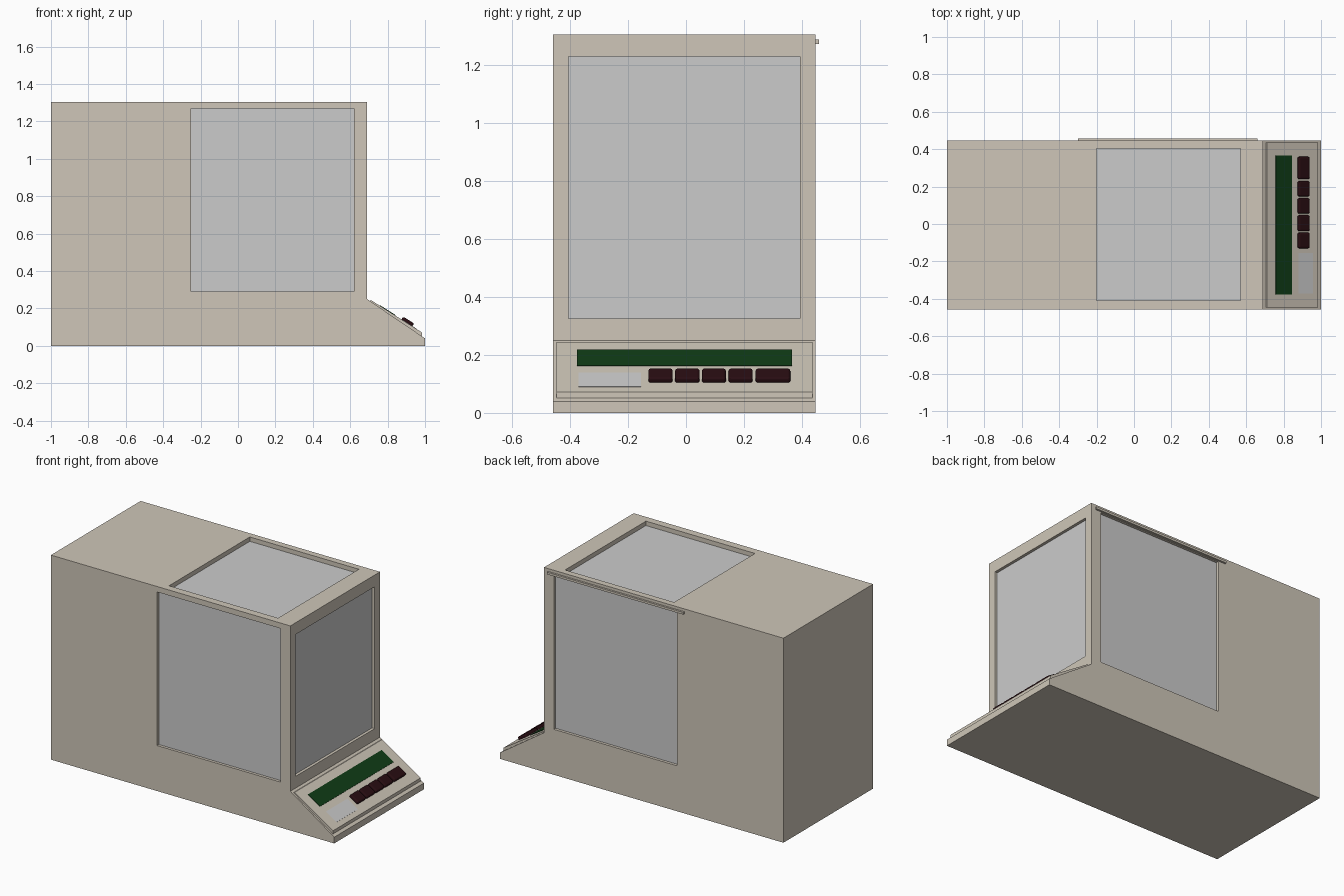
import bpy, bmesh, math

if "Cube" in bpy.data.objects:
    bpy.data.objects.remove(bpy.data.objects["Cube"])

Y0, Y1 = -0.458, 0.446          # case sides


def paint(name, rgb):
    m = bpy.data.materials.new(name)
    m.diffuse_color = (*rgb, 1)
    m.use_nodes = True
    m.node_tree.nodes["Principled BSDF"].inputs["Base Color"].default_value = m.diffuse_color
    return m


BEIGE = paint("beige", (0.62, 0.565, 0.48))
GREEN = paint("green", (0.005, 0.045, 0.008))
MAROON = paint("maroon", (0.022, 0.004, 0.006))


def finish(name, bm, mat=None):
    bmesh.ops.recalc_face_normals(bm, faces=bm.faces)
    me = bpy.data.meshes.new(name)
    bm.to_mesh(me)
    bm.free()
    ob = bpy.data.objects.new(name, me)
    bpy.context.collection.objects.link(ob)
    if mat:
        me.materials.append(mat)
    return ob


def extrude_profile(name, pts, y0, y1, mat):
    bm = bmesh.new()
    face = bm.faces.new([bm.verts.new((x, y0, z)) for x, z in pts])
    r = bmesh.ops.extrude_face_region(bm, geom=[face])
    bmesh.ops.translate(bm, vec=(0, y1 - y0, 0),
                        verts=[v for v in r["geom"] if isinstance(v, bmesh.types.BMVert)])
    return finish(name, bm, mat)


def box(name, lo, hi, mat=None):
    bm = bmesh.new()
    bmesh.ops.create_cube(bm, size=1)
    for v in bm.verts:
        v.co = [(a + b) / 2 + c * (b - a) for a, b, c in zip(lo, hi, v.co)]
    return finish(name, bm, mat)


# main case with sloped console foot
case = extrude_profile("case", [(-1, 0), (1, 0), (1, 0.04), (0.69, 0.25),
                                (0.69, 1.305), (-1, 1.305)], Y0, Y1, BEIGE)

# recessed glass windows: name, low corner, high corner, normal axis, outward sign, depth
windows = [
    ("left_door_glass", (-0.25, Y0, 0.29), (0.62, Y0, 1.27), 1, -1, 0.018),
    ("right_door_glass", (-0.25, Y1, 0.29), (0.62, Y1, 1.27), 1, 1, 0.018),
    ("front_glass", (0.69, -0.405, 0.325), (0.69, 0.393, 1.23), 0, 1, 0.018),
    ("top_glass", (-0.2, -0.41, 1.305), (0.57, 0.405, 1.305), 2, 1, 0.028),
]
for name, lo, hi, axis, sign, depth in windows:
    def slab(label, outer, inner):
        a, b = list(lo), list(hi)
        ends = sorted((lo[axis] + sign * outer, lo[axis] + sign * inner))
        a[axis], b[axis] = ends
        return box(label, a, b)
    cutter = slab("cutter", 0.05, -depth - 0.004)
    mod = case.modifiers.new("recess", 'BOOLEAN')
    mod.operation, mod.solver, mod.object = 'DIFFERENCE', 'EXACT', cutter
    bpy.context.view_layer.objects.active = case
    bpy.ops.object.modifier_apply(modifier=mod.name)
    bpy.data.objects.remove(cutter)
    slab(name, -depth, -depth - 0.012)

# sliding rail above the rear-side door
box("door_rail", (-0.30, Y1 - 0.005, 1.273), (0.66, 0.458, 1.287), BEIGE)

# raised wedge plate on the console
extrude_profile("console_plate", [(0.705, 0.235), (0.705, 0.242), (0.712, 0.244),
                                  (0.983, 0.072), (0.983, 0.045)],
                -0.447, 0.437, BEIGE)

SLOPE = math.atan2(0.172, 0.271)


def on_console(name, x0, x1, y0, y1, height, mat=None, bevel=0):
    """Box lying on the sloping plate, top raised by height."""
    length, sink = (x1 - x0) / math.cos(SLOPE), 0.006
    ob = box(name, (-length / 2, y0, -sink), (length / 2, y1, height), mat)
    xc = (x0 + x1) / 2
    ob.location = (xc, 0, 0.244 - (xc - 0.712) * math.tan(SLOPE))
    ob.rotation_euler = (0, SLOPE, 0)
    if bevel:
        b = ob.modifiers.new("round", 'BEVEL')
        b.width, b.segments = bevel, 3
    return ob


# display, label and key row
on_console("display", 0.757, 0.842, -0.376, 0.365, 0.003, GREEN)
on_console("label_plate", 0.88, 0.955, -0.371, -0.155, 0.0015)
keys = [(-0.13, -0.046), (-0.038, 0.047), (0.055, 0.138), (0.147, 0.23), (0.24, 0.36)]
for i, (a, b) in enumerate(keys):
    on_console(f"key_{i + 1}", 0.874, 0.932, a, b, 0.018, MAROON, 0.009)
